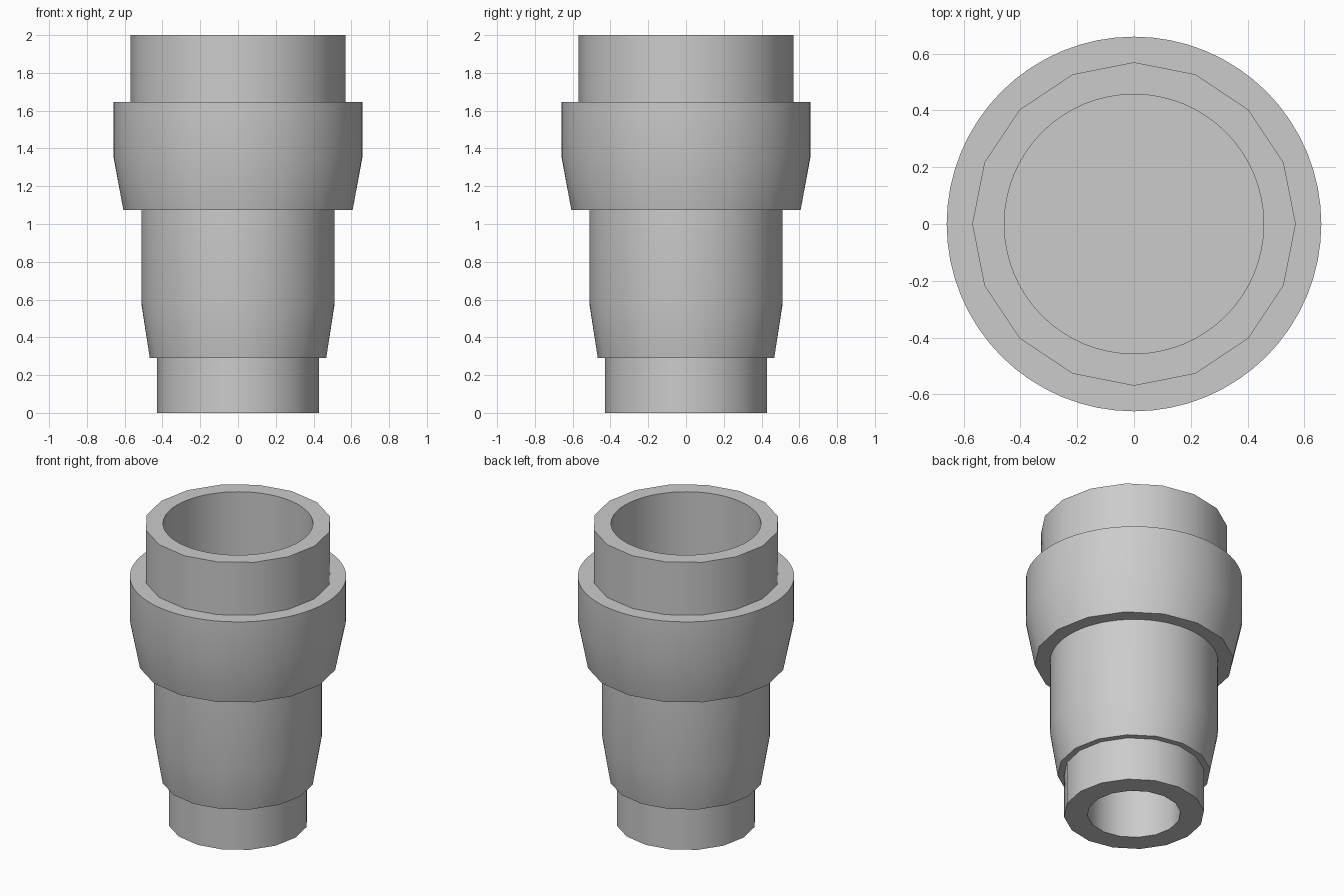
import bpy
import bmesh
import math

cube = bpy.data.objects.get("Cube")
if cube:
    bpy.data.objects.remove(cube, do_unlink=True)

COARSE, FINE = 16, 64

grey = bpy.data.materials.new("plain grey")
grey.use_nodes = True
colour = (0.6, 0.6, 0.6, 1.0)
grey.diffuse_color = colour
grey.node_tree.nodes["Principled BSDF"].inputs["Base Color"].default_value = colour


def ring(bm, radius, z, sides):
    step = math.tau / sides
    return [bm.verts.new((radius * math.cos(i * step), radius * math.sin(i * step), z))
            for i in range(sides)]


def stitch(bm, a, b):
    """Join two rings whose side counts may differ by a whole ratio."""
    if len(a) == len(b):
        for i in range(len(a)):
            j = (i + 1) % len(a)
            bm.faces.new((a[i], b[i], b[j], a[j]))
        return
    flip = len(a) > len(b)
    coarse, fine = (b, a) if flip else (a, b)
    n, m = len(coarse), len(fine)
    ratio = m // n

    def triangle(verts):
        bm.faces.new(verts[::-1] if flip else verts)

    for j in range(m):
        near = ((j + ratio // 2) // ratio) % n
        triangle((coarse[near], fine[j], fine[(j + 1) % m]))
    for i in range(n):
        triangle((coarse[i], fine[i * ratio + ratio // 2], coarse[(i + 1) % n]))


def turned_part(name, profile, first_cap=False, last_cap=False):
    """Build a stepped round part from (radius, height, sides) rings."""
    bm = bmesh.new()
    rings = [ring(bm, *p) for p in profile]
    for a, b in zip(rings, rings[1:]):
        stitch(bm, a, b)
    if first_cap:
        bm.faces.new(rings[0])
    if last_cap:
        bm.faces.new(rings[-1][::-1])
    mesh = bpy.data.meshes.new(name)
    bm.to_mesh(mesh)
    bm.free()
    mesh.materials.append(grey)
    obj = bpy.data.objects.new(name, mesh)
    bpy.context.collection.objects.link(obj)
    bpy.ops.object.select_all(action="DESELECT")
    obj.select_set(True)
    bpy.context.view_layer.objects.active = obj
    bpy.ops.object.shade_smooth_by_angle(angle=math.radians(30))


# Upper socket: blind bore, flat rim and faceted outside wall
turned_part("upper_socket", [
    (0.457, 1.3, FINE), (0.457, 2.0, FINE),
    (0.57, 2.0, COARSE), (0.57, 1.645, COARSE)], first_cap=True)

# Wide collar: round shoulder tapering to a faceted lower edge
turned_part("collar", [
    (0.57, 1.645, COARSE), (0.66, 1.645, FINE), (0.66, 1.36, FINE),
    (0.607, 1.075, COARSE), (0.512, 1.075, FINE)])

# Barrel: round wall tapering to a faceted lower edge
turned_part("barrel", [
    (0.512, 1.075, FINE), (0.512, 0.58, FINE),
    (0.467, 0.29, COARSE), (0.428, 0.29, COARSE)])

# Lower spigot: faceted wall, flat end and blind bore
turned_part("lower_spigot", [
    (0.428, 0.29, COARSE), (0.428, 0.0, COARSE),
    (0.285, 0.0, COARSE), (0.285, 0.6, COARSE)], last_cap=True)
